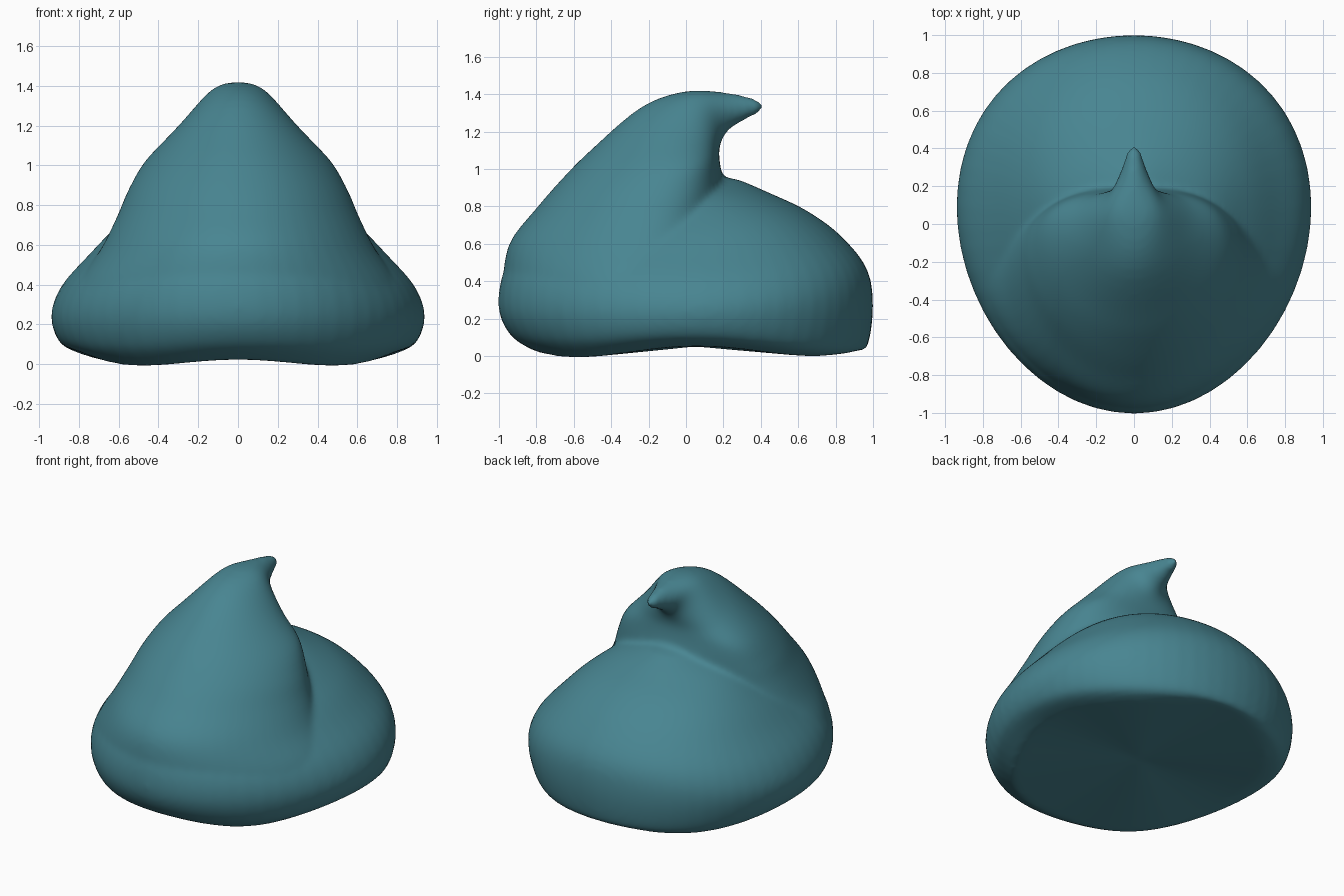
import bpy, bmesh, math

if "Cube" in bpy.data.objects:
    bpy.data.objects.remove(bpy.data.objects["Cube"])

SEG, STEPS = 56, 5


def ring_point(r, t):
    """Ring = (front y, front z, back y, back z, half width, side y, side z, ripple)."""
    yf, zf, yb, zb, w, ys, zs, rip = r
    c = math.cos(t)
    y = ys + (yf - yb) / 2 * c + ((yf + yb) / 2 - ys) * c * c
    z = zs + (zf - zb) / 2 * c + ((zf + zb) / 2 - zs) * c * c
    return (w * math.sin(t), y, z + rip * math.cos(4 * t))


def refine(rings):
    """Smooth spline through the ring parameters."""
    out = []
    for i in range(len(rings) - 1):
        p0, p1 = rings[max(i - 1, 0)], rings[i]
        p2, p3 = rings[i + 1], rings[min(i + 2, len(rings) - 1)]
        for s in range(STEPS):
            u = s / STEPS
            out.append([0.5 * (2 * b + (c - a) * u + (2 * a - 5 * b + 4 * c - d) * u * u
                               + (3 * b - a - 3 * c + d) * u ** 3)
                        for a, b, c, d in zip(p0, p1, p2, p3)])
    out.append(rings[-1])
    return out


def loft(bm, rings, bottom, top):
    loops = [[bm.verts.new(ring_point(r, 2 * math.pi * k / SEG)) for k in range(SEG)]
             for r in refine(rings)]
    for a, b in zip(loops, loops[1:]):
        for k in range(SEG):
            n = (k + 1) % SEG
            bm.faces.new((a[k], a[n], b[n], b[k]))
    vb, vt = bm.verts.new(bottom), bm.verts.new(top)
    for k in range(SEG):
        n = (k + 1) % SEG
        bm.faces.new((loops[0][n], loops[0][k], vb))
        bm.faces.new((loops[-1][k], loops[-1][n], vt))


bm = bmesh.new()

# Broad rounded mound with a slightly rippled foot
loft(bm, [
    (-0.80, 0.00, 0.90, 0.01, 0.76, 0.05, 0.03, 0.022),
    (-0.93, 0.09, 0.97, 0.04, 0.89, 0.07, 0.09, 0.012),
    (-1.00, 0.24, 1.00, 0.27, 0.94, 0.09, 0.24, 0),
    (-0.985, 0.42, 0.965, 0.47, 0.89, 0.09, 0.39, 0),
    (-0.90, 0.58, 0.82, 0.65, 0.75, 0.08, 0.55, 0),
    (-0.72, 0.70, 0.64, 0.78, 0.60, 0.07, 0.70, 0),
    (-0.30, 0.85, 0.45, 0.87, 0.40, 0.07, 0.85, 0),
    (0.00, 0.94, 0.29, 0.94, 0.16, 0.12, 0.94, 0),
], (0, 0.05, 0.05), (0, 0.14, 0.97))

# Hooded peak that sweeps up and curls backward to a small tip
loft(bm, [
    (-0.975, 0.22, 0.00, 0.22, 0.87, -0.22, 0.22, 0),
    (-0.978, 0.42, 0.08, 0.42, 0.81, -0.22, 0.40, 0),
    (-0.94, 0.61, 0.14, 0.61, 0.69, -0.22, 0.58, 0),
    (-0.80, 0.79, 0.18, 0.77, 0.61, -0.18, 0.74, 0),
    (-0.66, 0.95, 0.20, 0.91, 0.55, -0.13, 0.88, 0),
    (-0.51, 1.10, 0.18, 1.04, 0.46, -0.05, 1.03, 0),
    (-0.24, 1.33, 0.18, 1.12, 0.29, 0.04, 1.19, 0),
    (0.00, 1.415, 0.22, 1.20, 0.145, 0.12, 1.34, 0),
    (0.24, 1.405, 0.31, 1.26, 0.07, 0.28, 1.33, 0),
    (0.385, 1.37, 0.385, 1.295, 0.038, 0.385, 1.333, 0),
], (0, -0.3, 0.22), (0, 0.425, 1.33))

bmesh.ops.recalc_face_normals(bm, faces=bm.faces)
mesh = bpy.data.meshes.new("peaked_mound")
bm.to_mesh(mesh)
bm.free()
mound = bpy.data.objects.new("peaked_mound", mesh)
bpy.context.collection.objects.link(mound)

# Fuse both volumes and soften the join
remesh = mound.modifiers.new("fuse", 'REMESH')
remesh.mode = 'VOXEL'
remesh.voxel_size = 0.017
remesh.use_smooth_shade = True
smooth = mound.modifiers.new("soften", 'SMOOTH')
smooth.factor = 0.5
smooth.iterations = 14

# Single flat colour
teal = bpy.data.materials.new("teal")
teal.diffuse_color = (0.065, 0.235, 0.285, 1)
teal.use_nodes = True
teal.node_tree.nodes["Principled BSDF"].inputs["Base Color"].default_value = teal.diffuse_color
mesh.materials.append(teal)
for p in mesh.polygons:
    p.use_smooth = True
